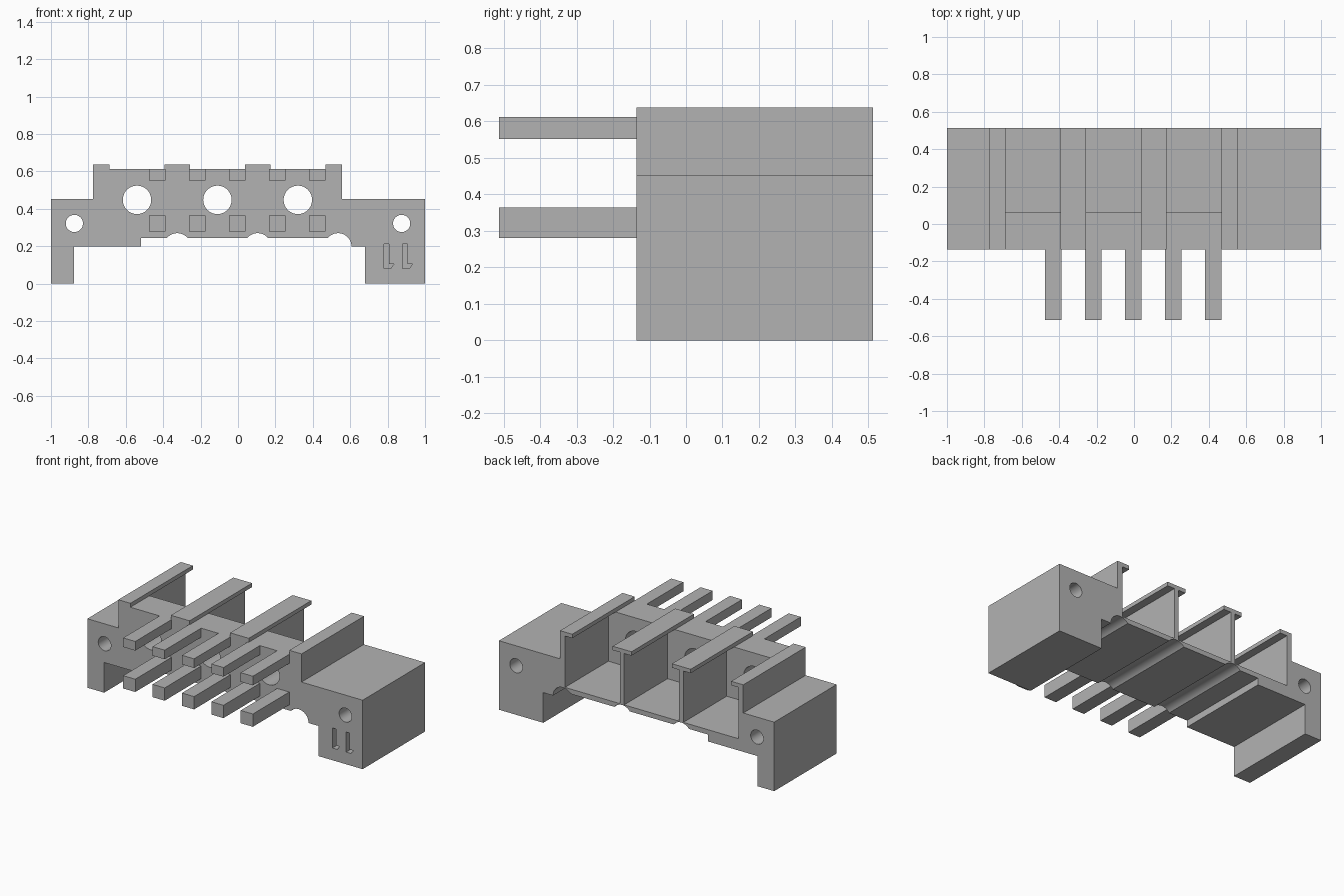
import bpy, bmesh, math

cube = bpy.data.objects.get("Cube")
if cube:
    bpy.data.objects.remove(cube, do_unlink=True)

GREY = (0.45, 0.45, 0.45, 1.0)
grey = bpy.data.materials.new("matte_grey")
grey.use_nodes = True
grey.diffuse_color = GREY
grey.node_tree.nodes["Principled BSDF"].inputs["Base Color"].default_value = GREY

FRONT, BACK, WALL_BACK = -0.135, 0.513, 0.063
PITCH = 0.43
BAY_CENTRES = [-0.54 + PITCH * i for i in range(3)]


def extrude(name, profile, y0, y1):
    """Extrude an x-z profile along y into a closed solid."""
    bm = bmesh.new()
    face = bm.faces.new([bm.verts.new((x, y0, z)) for x, z in profile])
    new = bmesh.ops.extrude_face_region(bm, geom=[face])["geom"]
    bmesh.ops.translate(bm, vec=(0, y1 - y0, 0),
                        verts=[v for v in new if isinstance(v, bmesh.types.BMVert)])
    bmesh.ops.recalc_face_normals(bm, faces=bm.faces)
    mesh = bpy.data.meshes.new(name)
    bm.to_mesh(mesh)
    bm.free()
    mesh.materials.append(grey)
    obj = bpy.data.objects.new(name, mesh)
    bpy.context.collection.objects.link(obj)
    return obj


def rect(x0, x1, z0, z1):
    return [(x0, z0), (x1, z0), (x1, z1), (x0, z1)]


def arc(cx, cz, r, start, end, steps):
    angles = [start + (end - start) * i / steps for i in range(steps + 1)]
    return [(cx + r * math.cos(a), cz + r * math.sin(a)) for a in angles]


def circle(cx, cz, r):
    return arc(cx, cz, r, 0, math.tau, 48)[:-1]


def cut(target, profile, y0, y1):
    """Subtract an extruded profile and discard the cutter."""
    cutter = extrude("cutter", profile, y0, y1)
    cutter.hide_render = True
    mod = target.modifiers.new("cut", "BOOLEAN")
    mod.operation, mod.solver, mod.object = "DIFFERENCE", "EXACT", cutter
    bpy.context.view_layer.objects.active = target
    bpy.ops.object.modifier_apply(modifier=mod.name)
    bpy.data.objects.remove(cutter, do_unlink=True)


# Body outline: thin foot, stepped underside with grooves, thick foot, raised middle
GROOVE_R, GROOVE_Z, BELLY = 0.072, 0.198, 0.243
dip = math.asin((BELLY - GROOVE_Z) / GROOVE_R)
outline = [(-1, 0), (-0.878, 0), (-0.878, 0.198), (-0.518, 0.198), (-0.518, BELLY)]
for i, centre in enumerate(BAY_CENTRES):
    end = 0 if i == 2 else dip
    outline += arc(centre + PITCH / 2, GROOVE_Z, GROOVE_R, math.pi - dip, end, 20)
outline += [(0.678, 0.198), (0.678, 0), (1, 0), (1, 0.453), (0.556, 0.453),
            (0.556, 0.638), (-0.775, 0.638), (-0.775, 0.453), (-1, 0.453)]
body = extrude("holder_body", outline, FRONT, BACK)

# Bays open to the back, with overhanging rails along the top of each divider
for x in BAY_CENTRES:
    cut(body, rect(x - 0.147, x + 0.147, 0.612, 1), -1, 1)
    cut(body, rect(x - 0.2, x + 0.2, 0.275, 0.612), WALL_BACK, 1)
    cut(body, circle(x, 0.448, 0.076), -1, 0.3)

# Mounting holes through both ends
for x in (-0.875, 0.875):
    cut(body, circle(x, 0.322, 0.046), -1, 1)

# Hooked slots in the front of the thick foot
for x in (0.78, 0.88):
    hook = [(x, 0.08), (x + 0.035, 0.08), (x + 0.053, 0.104),
            (x + 0.026, 0.104), (x + 0.026, 0.212), (x, 0.212)]
    cut(body, hook, -1, FRONT + 0.1)

# Two rows of prongs on the front wall
for row, z0, z1 in (("upper", 0.552, 0.612), ("lower", 0.28, 0.364)):
    for i in range(5):
        x = -0.004 + (i - 2) * 0.2135
        extrude(f"{row}_prong_{i + 1}", rect(x - 0.044, x + 0.044, z0, z1), -0.513, FRONT)

# Smooth the round holes and grooves only
bpy.ops.object.select_all(action="DESELECT")
body.select_set(True)
bpy.context.view_layer.objects.active = body
bpy.ops.object.shade_smooth_by_angle(angle=math.radians(30))
